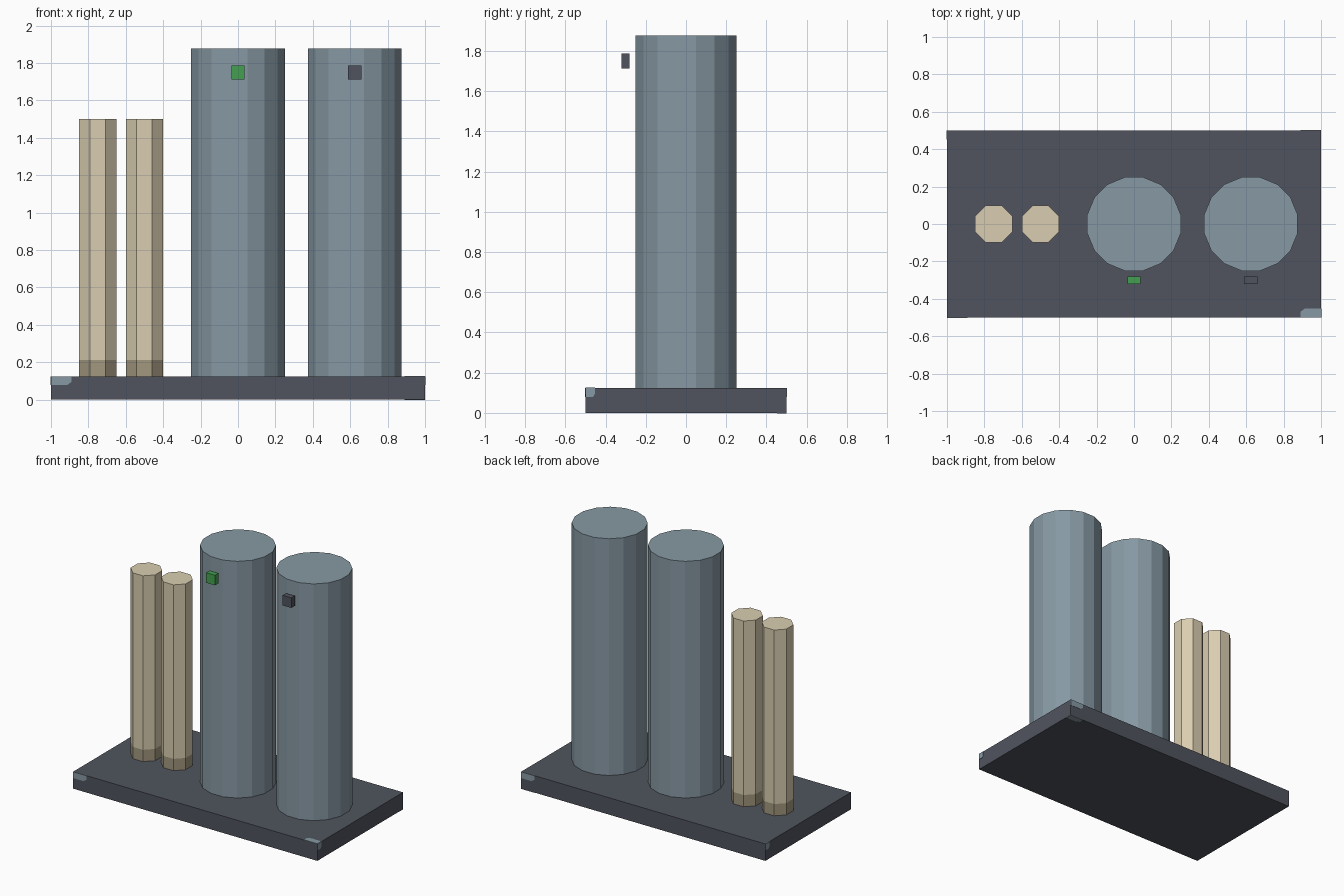
import bpy, bmesh, math
from mathutils import Vector, Matrix

old = bpy.data.objects.get("Cube")
if old:
    bpy.data.objects.remove(old, do_unlink=True)


def material(name, rgb):
    lin = [((c / 255 + 0.055) / 1.055) ** 2.4 for c in rgb] + [1.0]
    m = bpy.data.materials.new(name)
    m.use_nodes = True
    m.diffuse_color = lin
    m.node_tree.nodes["Principled BSDF"].inputs["Base Color"].default_value = lin
    return m


STEEL = material("blue grey", (135, 153, 164))
SLATE = material("slate", (80, 84, 94))
TAN = material("tan", (218, 206, 177))
BROWN = material("dull tan", (163, 152, 127))
GREEN = material("green", (67, 160, 80))

BASE_TOP = 0.125


def finish(name, bm, *mats):
    bmesh.ops.recalc_face_normals(bm, faces=bm.faces)
    mesh = bpy.data.meshes.new(name)
    bm.to_mesh(mesh)
    bm.free()
    for m in mats:
        mesh.materials.append(m)
    ob = bpy.data.objects.new(name, mesh)
    bpy.context.collection.objects.link(ob)
    return ob


def box(name, centre, size, mat):
    bm = bmesh.new()
    bmesh.ops.create_cube(bm, size=1, matrix=Matrix.Translation(centre) @ Matrix.Diagonal((*size, 1)))
    return finish(name, bm, mat)


def column(name, x, apothem, sides, top, mats, band=None):
    """Upright prism with flat sides facing the axes, and an optional foot band."""
    bm = bmesh.new()
    r = apothem / math.cos(math.pi / sides)
    turn = Matrix.Rotation(math.pi / sides, 4, "Z")
    place = Matrix.Translation((x, 0, (BASE_TOP + top) / 2))
    bmesh.ops.create_cone(bm, cap_ends=True, segments=sides, radius1=r, radius2=r,
                          depth=top - BASE_TOP, matrix=place @ turn)
    if band:
        bmesh.ops.bisect_plane(bm, geom=bm.verts[:] + bm.edges[:] + bm.faces[:],
                               plane_co=(0, 0, band), plane_no=(0, 0, 1))
        for f in bm.faces:
            f.material_index = int(f.calc_center_median().z < band)
    return finish(name, bm, *mats)


def patch(name, corner, u, v):
    """Thin corner plate spanning u and v, with the inner corner clipped."""
    corner, u, v = Vector(corner), Vector(u), Vector(v)
    bm = bmesh.new()
    outline = [(0, 0), (1, 0), (1, 0.65), (0.8, 1), (0, 1)]
    face = bm.faces.new([bm.verts.new(corner + u * a + v * b) for a, b in outline])
    normal = corner - Vector((0, 0, BASE_TOP / 2))
    across = u.cross(v).normalized()
    across *= math.copysign(0.002, across.dot(normal))
    ext = bmesh.ops.extrude_face_region(bm, geom=[face])
    bmesh.ops.translate(bm, vec=across,
                        verts=[g for g in ext["geom"] if isinstance(g, bmesh.types.BMVert)])
    return finish(name, bm, STEEL)


# Base slab
box("base", (0, 0, BASE_TOP / 2), (2, 1, BASE_TOP), SLATE)

# Pale corner patches on each face of the slab
W, D, H = 0.11, 0.047, 0.046
patch("front_patch", (-1, -0.5, BASE_TOP), (W, 0, 0), (0, 0, -H))
patch("back_patch", (1, 0.5, BASE_TOP), (-W, 0, 0), (0, 0, -H))
patch("left_patch", (1, -0.5, BASE_TOP), (0, D, 0), (0, 0, -H))
patch("right_patch", (-1, 0.5, BASE_TOP), (0, -D, 0), (0, 0, -H))
patch("top_patch", (1, -0.5, BASE_TOP), (-W, 0, 0), (0, D, 0))
patch("bottom_patch", (1, 0.5, 0), (-W, 0, 0), (0, -D, 0))

# Two tall tanks, each with a small floating indicator in front
for name, x, light in (("middle", 0, GREEN), ("left", 0.625, SLATE)):
    column(name + "_tank", x, 0.25, 16, 1.877, [STEEL])
    box(name + "_indicator", (x, -0.3, 1.75), (0.072, 0.04, 0.075), light)

# Two slim rods with a dull band at the foot
for name, x in (("inner_rod", -0.5), ("outer_rod", -0.75)):
    column(name, x, 0.1, 8, 1.5, [TAN, BROWN], band=0.212)
